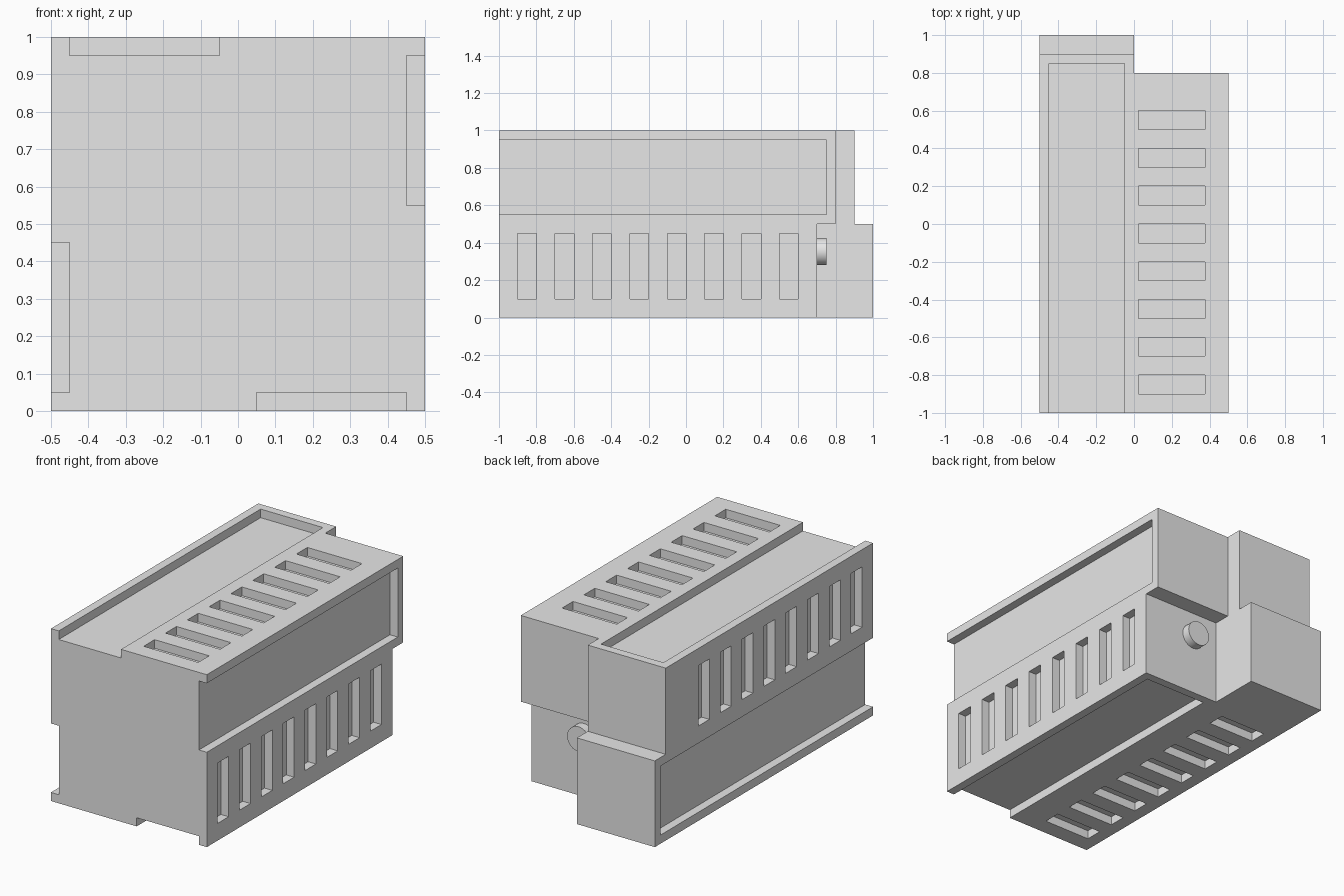
import bpy, bmesh, math
from mathutils import Matrix, Vector

cube = bpy.data.objects.get("Cube")
if cube:
    bpy.data.objects.remove(cube, do_unlink=True)

grey = bpy.data.materials.new("plain grey")
grey.use_nodes = True
colour = (0.8, 0.8, 0.8, 1)
grey.diffuse_color = colour
grey.node_tree.nodes["Principled BSDF"].inputs["Base Color"].default_value = colour


def boxes(name, spans):
    """One object made of boxes, each given by its low and high corner."""
    bm = bmesh.new()
    for low, high in spans:
        low, high = Vector(low), Vector(high)
        place = Matrix.Translation((low + high) / 2) @ Matrix.Diagonal((high - low).to_4d())
        bmesh.ops.create_cube(bm, size=1, matrix=place)
    mesh = bpy.data.meshes.new(name)
    bm.to_mesh(mesh)
    bm.free()
    mesh.materials.append(grey)
    obj = bpy.data.objects.new(name, mesh)
    bpy.context.collection.objects.link(obj)
    return obj


def cut(target, spans):
    """Carve boxes out of the target and discard the cutter."""
    cutter = boxes("cutter", spans)
    cutter.hide_render = True
    mod = target.modifiers.new("cut", "BOOLEAN")
    mod.operation, mod.solver, mod.object = "DIFFERENCE", "EXACT", cutter
    bpy.context.view_layer.objects.active = target
    bpy.ops.object.modifier_apply(modifier=mod.name)
    bpy.data.objects.remove(cutter, do_unlink=True)


# Main block; its four quarter bars end at stepped lengths
body = boxes("body", [((-0.5, -1, 0), (0.5, 1, 1))])
cut(body, [((-0.6, 0.9, 0.5), (0, 1.1, 1.1))])
cut(body, [((0, 0.8, 0.5), (0.6, 1.1, 1.1))])
cut(body, [((0, 0.7, -0.1), (0.6, 1.1, 0.5))])

# Long shallow trays, open at the front, one on each side
d = 0.05
cut(body, [
    ((-0.45, -1.1, 1 - d), (-0.05, 0.85, 1.1)),
    ((0.5 - d, -1.1, 0.55), (0.6, 0.75, 0.95)),
    ((0.05, -1.1, -0.1), (0.45, 0.65, d)),
    ((-0.6, -1.1, 0.05), (-0.5 + d, 0.95, 0.45)),
])

# Rows of slots beside the trays
slots = []
for i in range(8):
    a = -0.9 + 0.2 * i
    b = a + 0.1
    slots += [
        ((0.025, a, 1 - d), (0.375, b, 1.1)),
        ((0.5 - d, a, 0.1), (0.6, b, 0.45)),
        ((-0.425, a, -0.1), (-0.125, b, d)),
        ((-0.6, a, 0.55), (-0.5 + d, b, 0.9)),
    ]
cut(body, slots)

# Round pin on the shortest bar's end
bpy.ops.mesh.primitive_cylinder_add(vertices=32, radius=0.0725, depth=0.07,
                                    location=(0.165, 0.715, 0.3525),
                                    rotation=(math.pi / 2, 0, 0))
pin = bpy.context.object
pin.name = "pin"
pin.data.materials.append(grey)
bpy.ops.object.shade_smooth_by_angle(angle=math.radians(30))
